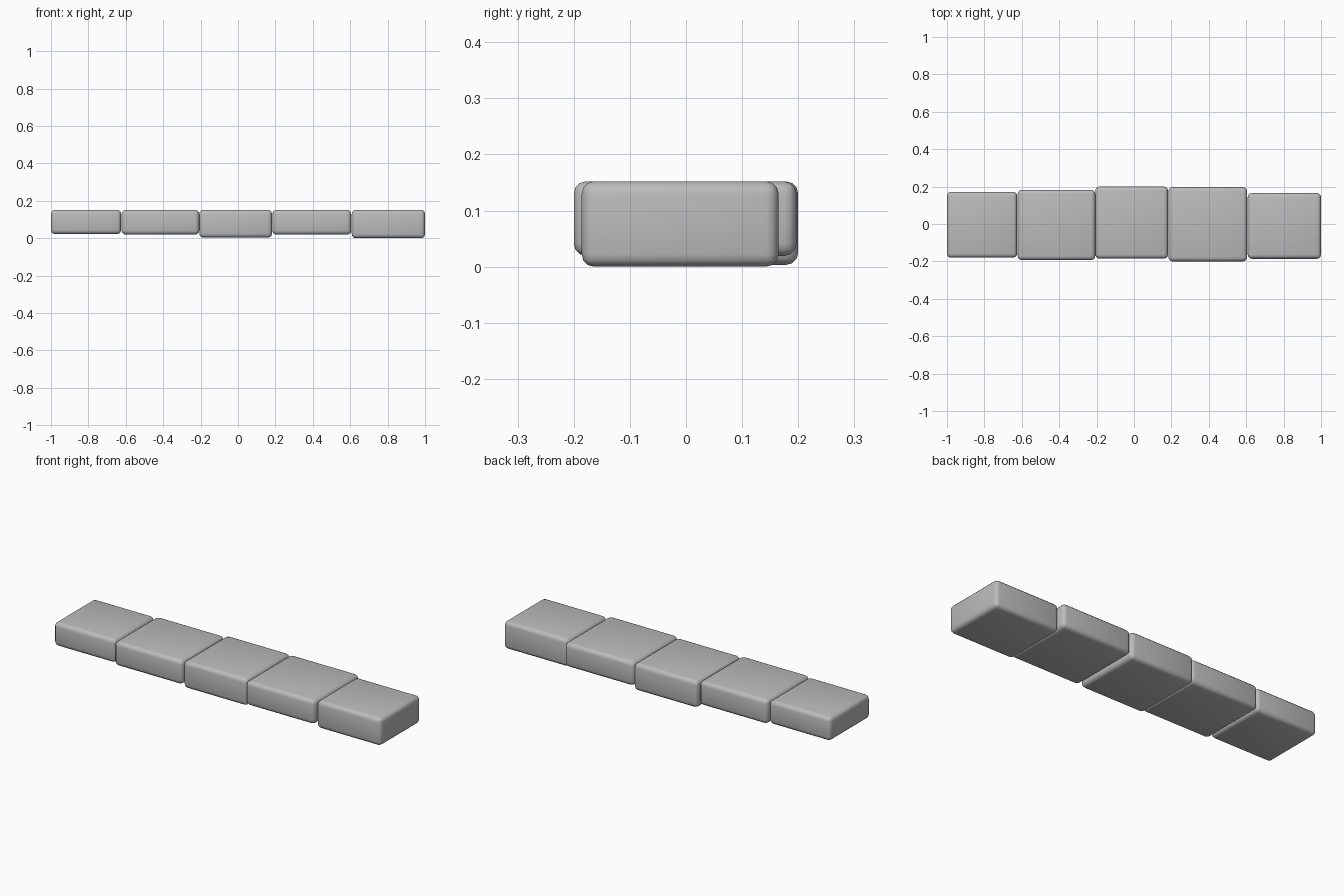
import bpy
import math

if "Cube" in bpy.data.objects:
    bpy.data.objects.remove(bpy.data.objects["Cube"], do_unlink=True)

STONE = (0.5, 0.5, 0.5, 1)
stone = bpy.data.materials.new("stone grey")
stone.use_nodes = True
stone.diffuse_color = STONE
stone.node_tree.nodes["Principled BSDF"].inputs["Base Color"].default_value = STONE

TOP = 0.152


def block(name, x, y, bottom):
    """Rounded block spanning the x and y ranges, from bottom up to the shared top."""
    spans = (x, y, (bottom, TOP))
    bpy.ops.mesh.primitive_cube_add(size=1, location=[(a + b) / 2 for a, b in spans])
    ob = bpy.context.object
    ob.name = name
    ob.scale = [b - a for a, b in spans]
    bpy.ops.object.transform_apply(location=False, rotation=False, scale=True)
    bevel = ob.modifiers.new("rounded edges", "BEVEL")
    bevel.width = 0.022
    bevel.segments = 3
    bpy.ops.object.modifier_apply(modifier=bevel.name)
    ob.data.materials.append(stone)
    bpy.ops.object.shade_smooth_by_angle(angle=math.radians(40))


# Row of uneven stone blocks, level on top
block("right_end_block", (-1.0, -0.625), (-0.18, 0.172), 0.022)
block("right_block", (-0.622, -0.207), (-0.193, 0.183), 0.019)
block("middle_block", (-0.207, 0.182), (-0.185, 0.2), 0.003)
block("left_block", (0.184, 0.605), (-0.2, 0.197), 0.019)
block("left_end_block", (0.608, 1.0), (-0.186, 0.165), 0.0)
